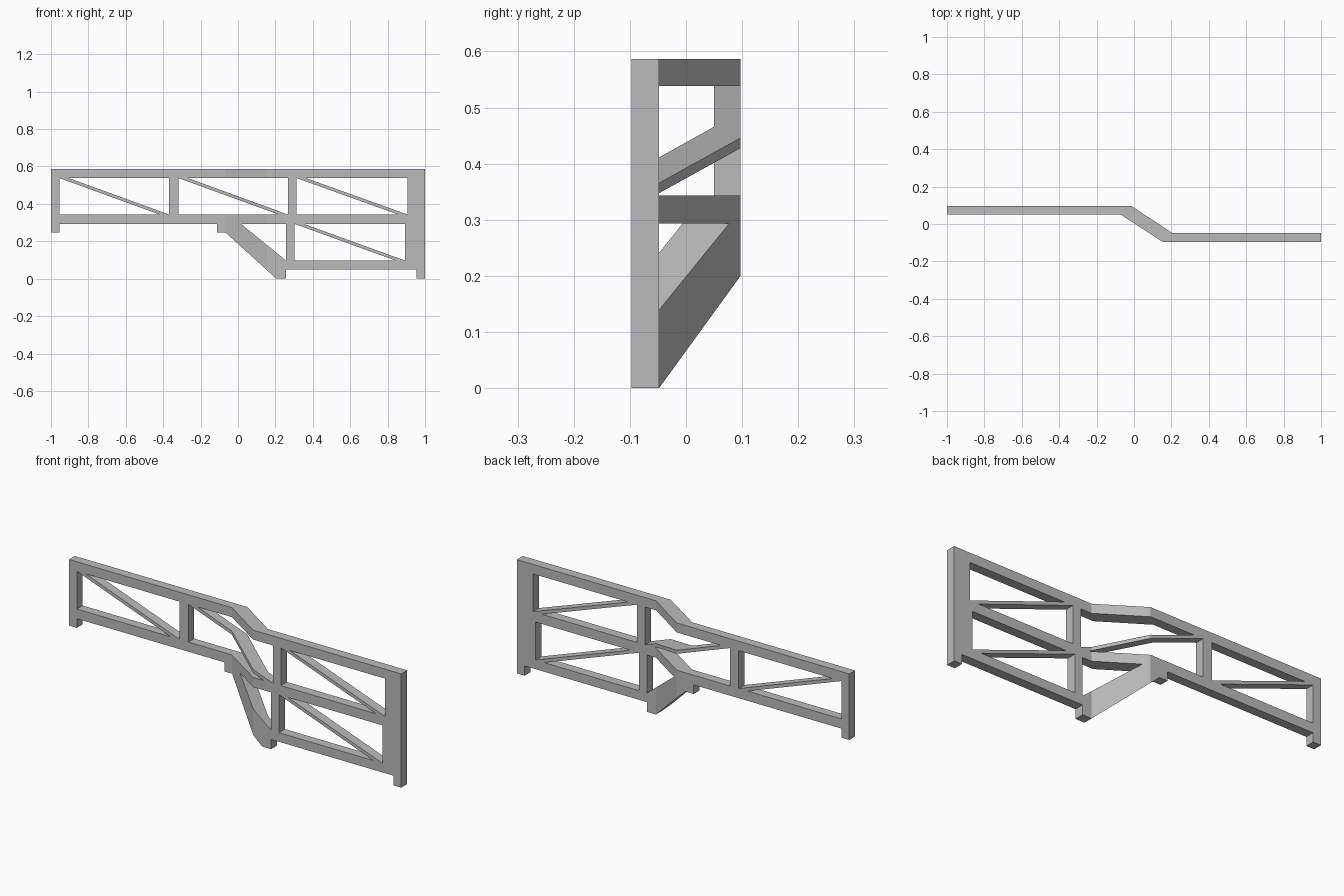
import bpy, bmesh

cube = bpy.data.objects.get("Cube")
if cube:
    bpy.data.objects.remove(cube, do_unlink=True)

grey = bpy.data.materials.new("plain grey")
grey.use_nodes = True
grey.diffuse_color = (0.5, 0.5, 0.5, 1)
grey.node_tree.nodes["Principled BSDF"].inputs["Base Color"].default_value = (0.5, 0.5, 0.5, 1)

# Plan of the cranked panel: (bend start x, bend end x, y before, y after)
FRONT = (-0.07, 0.155, 0.05, -0.097)
BACK = (-0.015, 0.205, 0.097, -0.048)


def plan_y(plan, x):
    x0, x1, y0, y1 = plan
    t = min(max((x - x0) / (x1 - x0), 0), 1)
    return y0 + (y1 - y0) * t


def member(name, outline):
    """Extrude an x-z outline through the panel and bend it to the plan."""
    bm = bmesh.new()
    face = bm.faces.new([bm.verts.new((x, -1, z)) for x, z in outline])
    ext = bmesh.ops.extrude_face_region(bm, geom=[face], use_keep_orig=True)
    for v in ext["geom"]:
        if isinstance(v, bmesh.types.BMVert):
            v.co.y = 1
    for x in FRONT[:2] + BACK[:2]:
        bmesh.ops.bisect_plane(bm, geom=bm.verts[:] + bm.edges[:] + bm.faces[:],
                               dist=1e-5, plane_co=(x, 0, 0), plane_no=(1, 0, 0))
    for v in bm.verts:
        v.co.y = plan_y(FRONT if v.co.y < 0 else BACK, v.co.x)
    # Top and bottom strips skew at the bends, so keep them as triangles
    bmesh.ops.triangulate(bm, faces=[f for f in bm.faces if len(f.verts) > 4])
    bmesh.ops.recalc_face_normals(bm, faces=bm.faces[:])
    mesh = bpy.data.meshes.new(name)
    bm.to_mesh(mesh)
    bm.free()
    mesh.materials.append(grey)
    ob = bpy.data.objects.new(name, mesh)
    bpy.context.collection.objects.link(ob)


def bar(name, x0, x1, z0, z1):
    member(name, [(x0, z0), (x1, z0), (x1, z1), (x0, z1)])


def brace(name, x0, x1, z0, z1, w=0.05):
    member(name, [(x0, z1), (x1 - w, z0), (x1, z0), (x0 + w, z1)])


# Levels of the rails
TOP, TOP_IN = 0.587, 0.538
MID, MID_IN = 0.343, 0.293
LOW, LOW_IN = 0.097, 0.05
FOOT = 0.246

# Rails
bar("top_rail", -0.955, 0.907, TOP_IN, TOP)
bar("middle_rail", -0.955, 0.893, MID_IN, MID)
bar("lower_rail", 0.257, 0.955, LOW_IN, LOW)

# Posts
bar("right_end_post", -1, -0.955, FOOT, TOP)
bar("right_bay_post", -0.369, -0.318, MID, TOP_IN)
bar("left_bay_post", 0.267, 0.313, MID, TOP_IN)
bar("lower_bay_post", 0.257, 0.302, LOW, MID_IN)
member("left_end_post", [(0.955, 0), (1, 0), (1, TOP), (0.907, TOP), (0.907, MID),
                         (0.893, MID), (0.893, LOW_IN), (0.955, LOW_IN)])

# Sloping strut with a foot at either end
member("stair_strut", [(-0.112, FOOT), (-0.066, FOOT), (0.205, 0), (0.257, 0),
                       (0.257, LOW), (0.016, MID_IN), (-0.112, MID_IN)])

# Thin diagonal braces, one per bay
brace("right_brace", -0.955, -0.369, MID, TOP_IN)
brace("middle_brace", -0.318, 0.267, MID, TOP_IN)
brace("left_brace", 0.313, 0.907, MID, TOP_IN)
brace("lower_brace", 0.302, 0.893, LOW, MID_IN)
